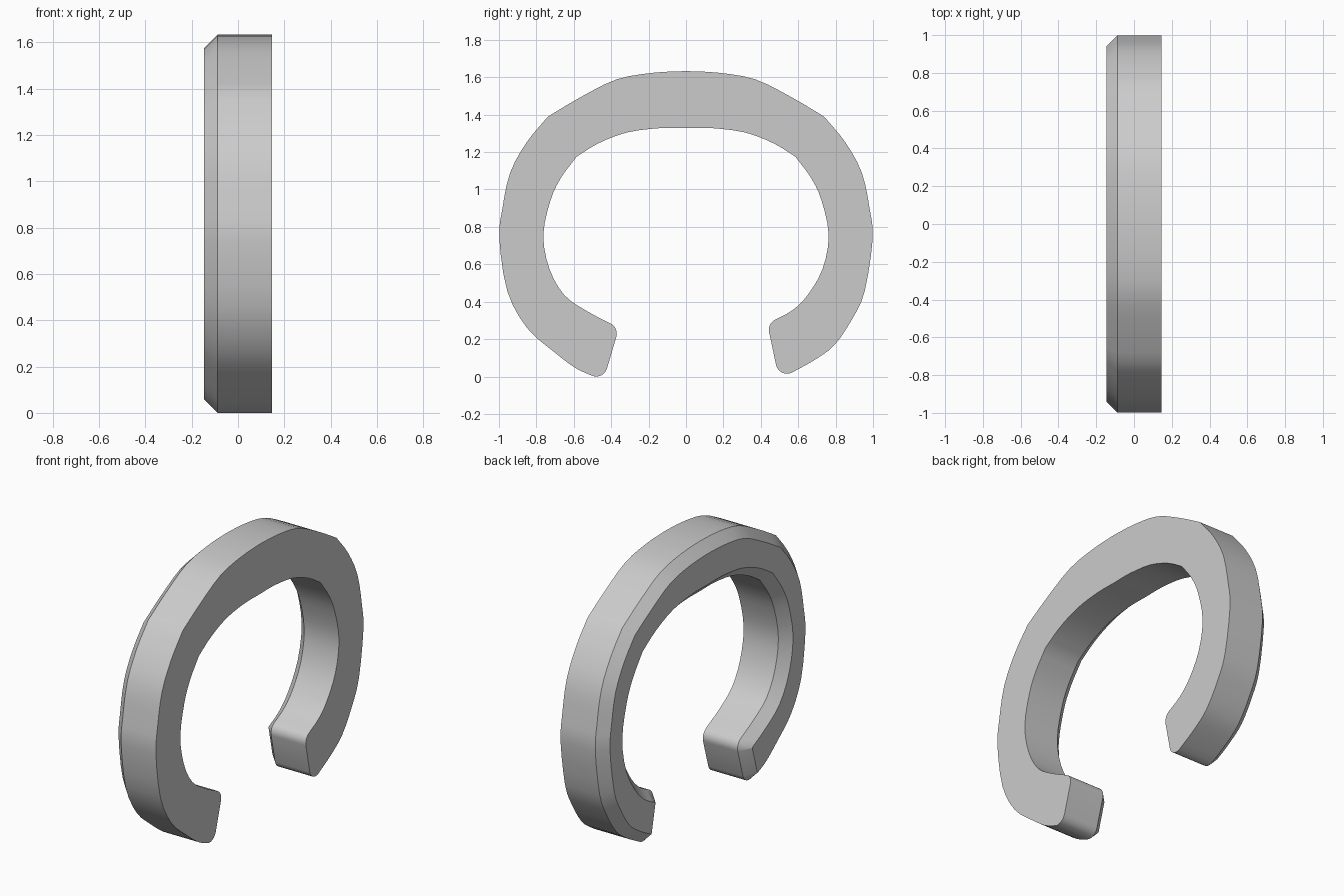
import bpy, bmesh
from math import sin, cos, radians
from mathutils import Vector

cube = bpy.data.objects.get("Cube")
if cube:
    bpy.data.objects.remove(cube)

X_FLAT, X_BEVEL, X_FACE = 0.146, -0.088, -0.146
BEVEL = 0.058
TIP_RADIUS = 0.06


def spline(points, steps=3):
    """Smooth curve through the points."""
    p = [Vector(q) for q in points]
    p = [2 * p[0] - p[1]] + p + [2 * p[-1] - p[-2]]
    out = []
    for a, b, c, d in zip(p, p[1:], p[2:], p[3:]):
        for i in range(steps):
            t = i / steps
            out.append(0.5 * (2 * b + (c - a) * t + (2 * a - 5 * b + 4 * c - d) * t * t
                              + (3 * b - a - 3 * c + d) * t ** 3))
    return out + [p[-2]]


def arc(center, start, end, steps=6):
    """Rounded corner of a tip."""
    angles = [radians(start + (end - start) * i / steps) for i in range(steps + 1)]
    return [Vector(center) + TIP_RADIUS * Vector((cos(a), sin(a))) for a in angles]


def half(upper_tip, lower_tip, slant, inner_low, outer_low):
    """Outline of one half: inner edge, rounded tip, outer edge."""
    corner_in = (-.585, 1.175)
    corner_out = (-.738, 1.39)
    tip_a = arc(upper_tip, 62, slant)
    tip_b = arc(lower_tip, slant, -114)
    pts = spline([(0, 1.328), (-.14, 1.328), (-.315, 1.305), (-.468, 1.247), corner_in])
    pts += spline([corner_in, (-.67, 1.06), (-.725, .94), (-.763, .755),
                   (-.73, .575), (-.65, .435), inner_low, tip_a[0]])
    pts += tip_a + tip_b
    pts += spline([tip_b[-1]] + outer_low + [(-.955, .455), (-.998, .735), (-.983, .89),
                   (-.94, 1.09), (-.85, 1.255), corner_out])
    pts += spline([corner_out, (-.57, 1.49), (-.373, 1.588), (-.175, 1.624), (0, 1.633)])
    return pts


def inset(loop, distance):
    """Offset a counter-clockwise loop inwards."""
    out = []
    for i, p in enumerate(loop):
        e1 = (p - loop[i - 1]).normalized()
        e2 = (loop[(i + 1) % len(loop)] - p).normalized()
        n1, n2 = Vector((-e1.y, e1.x)), Vector((-e2.y, e2.x))
        out.append(p + (n1 + n2) * distance / (1 + n1.dot(n2)))
    return out


# Outline of the open ring
front = half((-.43, .23), (-.48, .06), -17, (-.53, .35), [(-.59, .045), (-.71, .135), (-.85, .26)])
back = half((-.503, .25), (-.54, .075), -14, (-.57, .355), [(-.69, .09), (-.795, .17), (-.89, .31)])
outline = front + [Vector((-p.x, p.y)) for p in reversed(back)]
loop = []
for p in outline:
    if not any((p - q).length < 0.002 for q in loop):
        loop.append(p)
area = sum(a.cross(b) for a, b in zip(loop, loop[1:] + loop[:1]))
if area < 0:
    loop.reverse()

# Straight band, bevelled on one side
bm = bmesh.new()
rings = [[bm.verts.new((x, p.x, p.y)) for p in pts] for x, pts in
         ((X_FLAT, loop), (X_BEVEL, loop), (X_FACE, inset(loop, BEVEL)))]
count = len(loop)
for r1, r2 in zip(rings, rings[1:]):
    for i in range(count):
        j = (i + 1) % count
        bm.faces.new((r1[i], r1[j], r2[j], r2[i]))
bm.faces.new(rings[0])
bm.faces.new(rings[-1])
bmesh.ops.remove_doubles(bm, verts=rings[-1], dist=0.005)
bmesh.ops.recalc_face_normals(bm, faces=bm.faces)
mesh = bpy.data.meshes.new("open_ring")
bm.to_mesh(mesh)
bm.free()
ring = bpy.data.objects.new("open_ring", mesh)
bpy.context.collection.objects.link(ring)

# Plain grey
grey = bpy.data.materials.new("grey")
grey.use_nodes = True
colour = (0.6, 0.6, 0.6, 1)
grey.diffuse_color = colour
grey.node_tree.nodes["Principled BSDF"].inputs["Base Color"].default_value = colour
mesh.materials.append(grey)

bpy.context.view_layer.objects.active = ring
ring.select_set(True)
bpy.ops.object.shade_smooth_by_angle(angle=radians(25))
